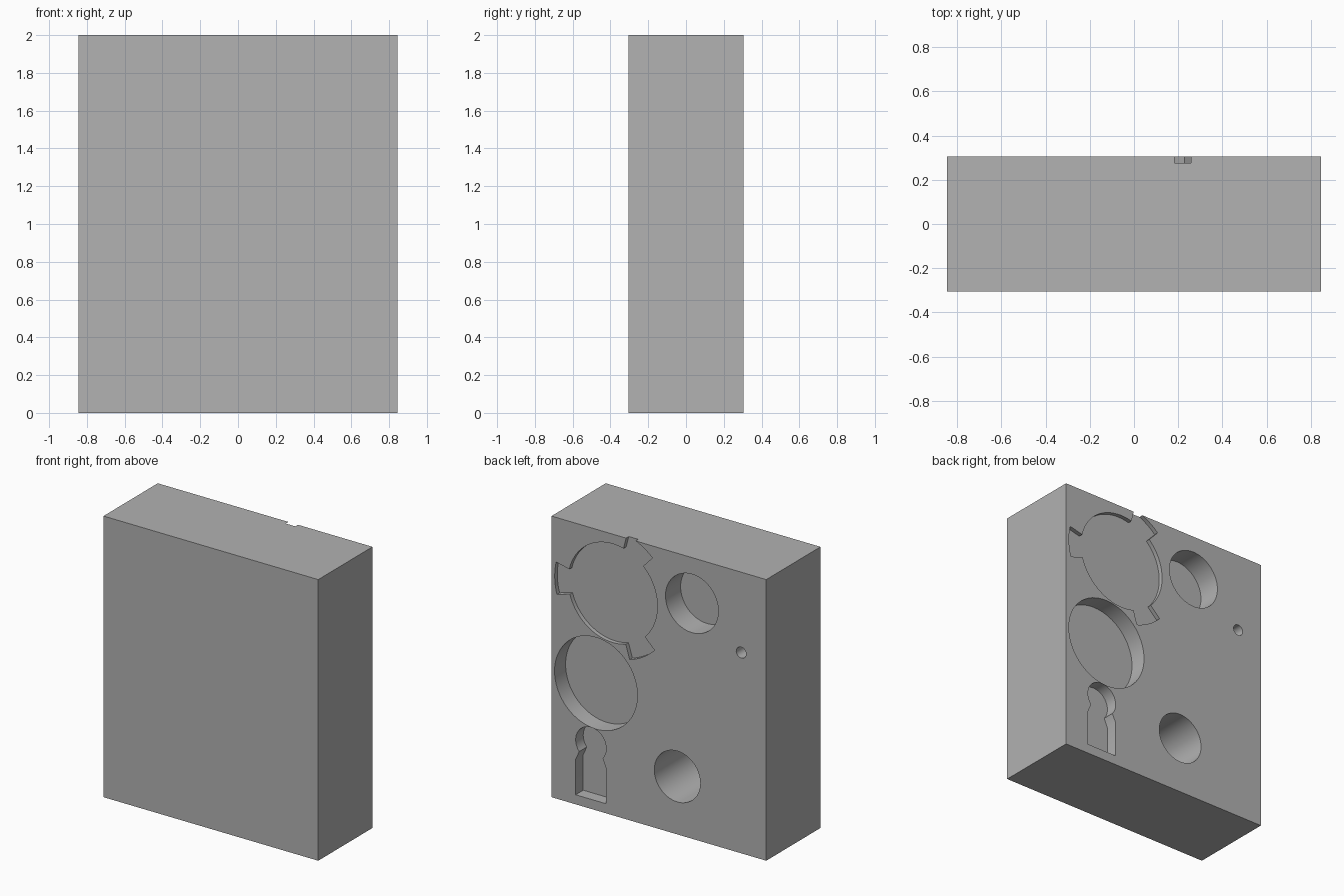
import bpy
import bmesh
from math import radians, cos, sin

W, D, H = 1.69, 0.61, 2.0
BACK = D / 2

old = bpy.data.objects.get("Cube")
if old:
    bpy.data.objects.remove(old, do_unlink=True)

grey = bpy.data.materials.new("mid_grey")
grey.use_nodes = True
grey.diffuse_color = (0.445, 0.445, 0.445, 1)
grey.node_tree.nodes["Principled BSDF"].inputs["Base Color"].default_value = grey.diffuse_color


def arc(cx, cz, r, start, end, steps):
    """Points on an arc in the x-z plane, angles in degrees."""
    angles = [radians(start + (end - start) * i / steps) for i in range(steps + 1)]
    return [(cx + r * cos(a), cz + r * sin(a)) for a in angles]


def prism(name, outline, y0, y1):
    """Closed x-z outline extruded along y."""
    bm = bmesh.new()
    face = bm.faces.new([bm.verts.new((x, y0, z)) for x, z in outline])
    ext = bmesh.ops.extrude_face_region(bm, geom=[face])
    verts = [g for g in ext["geom"] if isinstance(g, bmesh.types.BMVert)]
    bmesh.ops.translate(bm, verts=verts, vec=(0, y1 - y0, 0))
    bmesh.ops.recalc_face_normals(bm, faces=bm.faces)
    mesh = bpy.data.meshes.new(name)
    bm.to_mesh(mesh)
    bm.free()
    mesh.materials.append(grey)
    obj = bpy.data.objects.new(name, mesh)
    bpy.context.collection.objects.link(obj)
    return obj


def circle(cx, cz, r):
    return arc(cx, cz, r, 0, 360, 64)[:-1]


def bayonet(cx, cz, r, tab_r, half, tilt):
    """Round recess with three wider tabs."""
    pts = []
    for mid in (tilt, tilt + 120, tilt + 240):
        pts += arc(cx, cz, tab_r, mid - half, mid + half, 10)
        pts += arc(cx, cz, r, mid + half, mid + 120 - half, 24)
    return pts


def keyhole(cx, cz, r, shoulder, bottom):
    """Round head, pinched neck, square body."""
    pts = arc(cx, cz, r, -40, 220, 40)
    return pts + [(cx - r, shoulder), (cx - r, bottom), (cx + r, bottom), (cx + r, shoulder)]


# Solid block
block = prism("block", [(-W / 2, 0), (W / 2, 0), (W / 2, H), (-W / 2, H)], -BACK, BACK)

# Pockets sunk into the back: name, outline, depth
pockets = [
    ("tabbed_recess", bayonet(0.363, 1.58, 0.351, 0.457, 14.5, -1.5), 0.03),
    ("wide_round_pocket", circle(0.495, 0.904, 0.326), 0.124),
    ("upper_round_pocket", circle(-0.26, 1.674, 0.208), 0.17),
    ("deep_round_hole", circle(-0.145, 0.412, 0.181), 0.5),
    ("small_hole", circle(-0.648, 1.428, 0.039), 0.2),
    ("keyhole_pocket", keyhole(0.535, 0.46, 0.12, 0.32, 0.068), 0.085),
]

bpy.context.view_layer.objects.active = block
for name, outline, depth in pockets:
    cutter = prism(name + "_cutter", outline, BACK - depth, BACK + 0.1)
    cutter.hide_render = True
    mod = block.modifiers.new(name, "BOOLEAN")
    mod.operation = "DIFFERENCE"
    mod.solver = "EXACT"
    mod.object = cutter
    bpy.ops.object.modifier_apply(modifier=mod.name)
    bpy.data.objects.remove(cutter, do_unlink=True)

# Smooth pocket walls, sharp edges
bpy.ops.object.select_all(action="DESELECT")
block.select_set(True)
bpy.ops.object.shade_smooth_by_angle(angle=radians(25))
